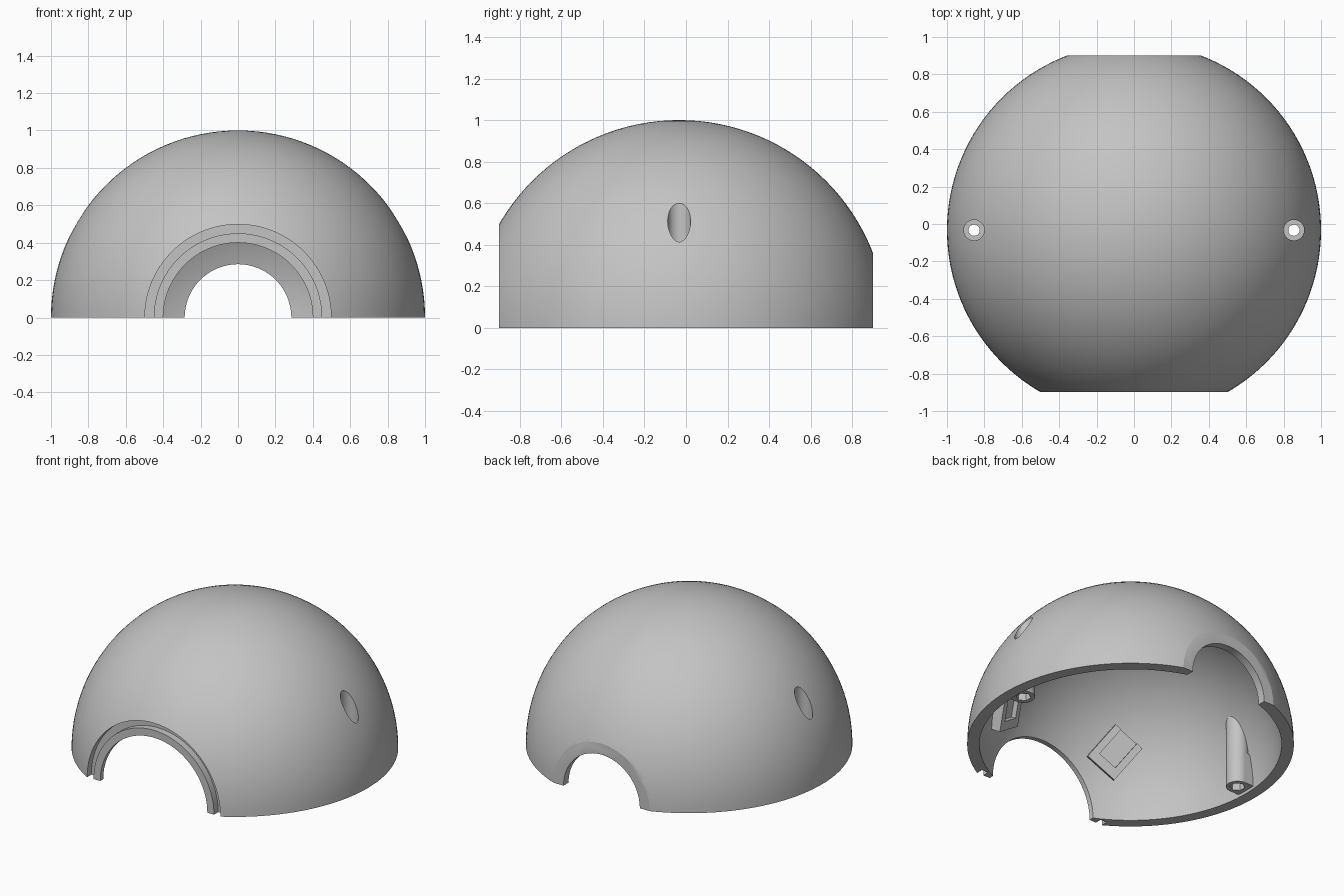
import bpy, math
from mathutils import Matrix, Vector

if "Cube" in bpy.data.objects:
    bpy.data.objects.remove(bpy.data.objects["Cube"])

R_OUT, R_IN = 1.0, 0.925
CENTRE_Y = -0.033          # sphere centre along y
FRONT, BACK = -0.866, 0.933  # flat cuts, measured from the sphere centre

grey = bpy.data.materials.new("plain_grey")
grey.diffuse_color = (0.55, 0.55, 0.55, 1)
grey.use_nodes = True
grey.node_tree.nodes["Principled BSDF"].inputs["Base Color"].default_value = grey.diffuse_color


def sphere(r):
    bpy.ops.mesh.primitive_uv_sphere_add(segments=128, ring_count=64, radius=r)
    return bpy.context.object


def box(x0, x1, y0, y1, z0, z1):
    bpy.ops.mesh.primitive_cube_add(size=1)
    ob = bpy.context.object
    ob.data.transform(Matrix.Translation(((x0 + x1) / 2, (y0 + y1) / 2, (z0 + z1) / 2))
                      @ Matrix.Diagonal((x1 - x0, y1 - y0, z1 - z0, 1)))
    return ob


def rod(r, lo, hi, x=0.0, axis='Z', sides=64):
    bpy.ops.mesh.primitive_cylinder_add(vertices=sides, radius=r, depth=hi - lo)
    ob = bpy.context.object
    m = Matrix.Translation((x, 0, (lo + hi) / 2))
    if axis == 'Y':
        m = Matrix.Rotation(-math.pi / 2, 4, 'X') @ m
    ob.data.transform(m)
    return ob


def combine(target, tool, op='DIFFERENCE'):
    mod = target.modifiers.new("cut", 'BOOLEAN')
    mod.operation, mod.solver, mod.object = op, 'EXACT', tool
    bpy.context.view_layer.objects.active = target
    bpy.ops.object.modifier_apply(modifier=mod.name)
    bpy.data.objects.remove(tool, do_unlink=True)


def bracket(side):
    # square socket block lying on the inner wall, open at one edge
    n = Vector((-0.42, -0.65, 0.39)).normalized()
    a = Vector((-0.30, 0.676, 0.67))
    a = (a - n * a.dot(n)).normalized()
    b = n.cross(a)
    frame = Matrix((a, b, n)).transposed().to_4x4()
    frame = Matrix.Translation(n * 0.88) @ frame
    ob = box(-0.13, 0.13, -0.11, 0.11, -0.03, 0.06)
    combine(ob, box(-0.07, 0.2, -0.065, 0.065, -0.1, 0.0))
    ob.data.transform(frame)
    if side > 0:
        ob.data.transform(Matrix.Diagonal((-1, 1, 1, 1)))
        ob.data.flip_normals()
    return ob


# hollow inside: sphere reduced by the screw posts and brackets
cavity = sphere(R_IN)
for s in (-1, 1):
    combine(cavity, rod(0.07, 0.02, 1.2, s * 0.855))
    xs = sorted((s * 0.855, s * 1.1))
    combine(cavity, box(*xs, -0.07, 0.07, 0.02, 0.23))
    combine(cavity, bracket(s))

# outer dome shell
dome = sphere(R_OUT)
dome.name = "dome_shell"
combine(dome, cavity)
combine(dome, box(-2, 2, -2, 2, -2, 0))
combine(dome, box(-2, 2, -2, FRONT, -2, 2))
combine(dome, box(-2, 2, BACK, 2, -2, 2))

# front opening with stepped groove, and back opening
groove = rod(0.498, -1.2, FRONT + 0.045, axis='Y', sides=128)
combine(groove, rod(0.45, -1.4, 0, axis='Y', sides=128))
combine(dome, groove)
combine(dome, rod(0.40, -1.2, -0.3, axis='Y', sides=128))
combine(dome, rod(0.285, 0.3, 1.2, axis='Y', sides=128))

# screw holes: counterbore, through hole and hexagonal nut pocket
for s in (-1, 1):
    combine(dome, rod(0.055, 0.3, 1.2, s * 0.855))
    combine(dome, rod(0.03, -0.2, 0.6, s * 0.855, sides=32))
    combine(dome, rod(0.046, -0.2, 0.1, s * 0.855, sides=6))

dome.data.transform(Matrix.Translation((0, CENTRE_Y, 0)))
dome.data.materials.clear()
dome.data.materials.append(grey)
bpy.ops.object.select_all(action='DESELECT')
dome.select_set(True)
bpy.context.view_layer.objects.active = dome
bpy.ops.object.shade_smooth_by_angle(angle=math.radians(20))
